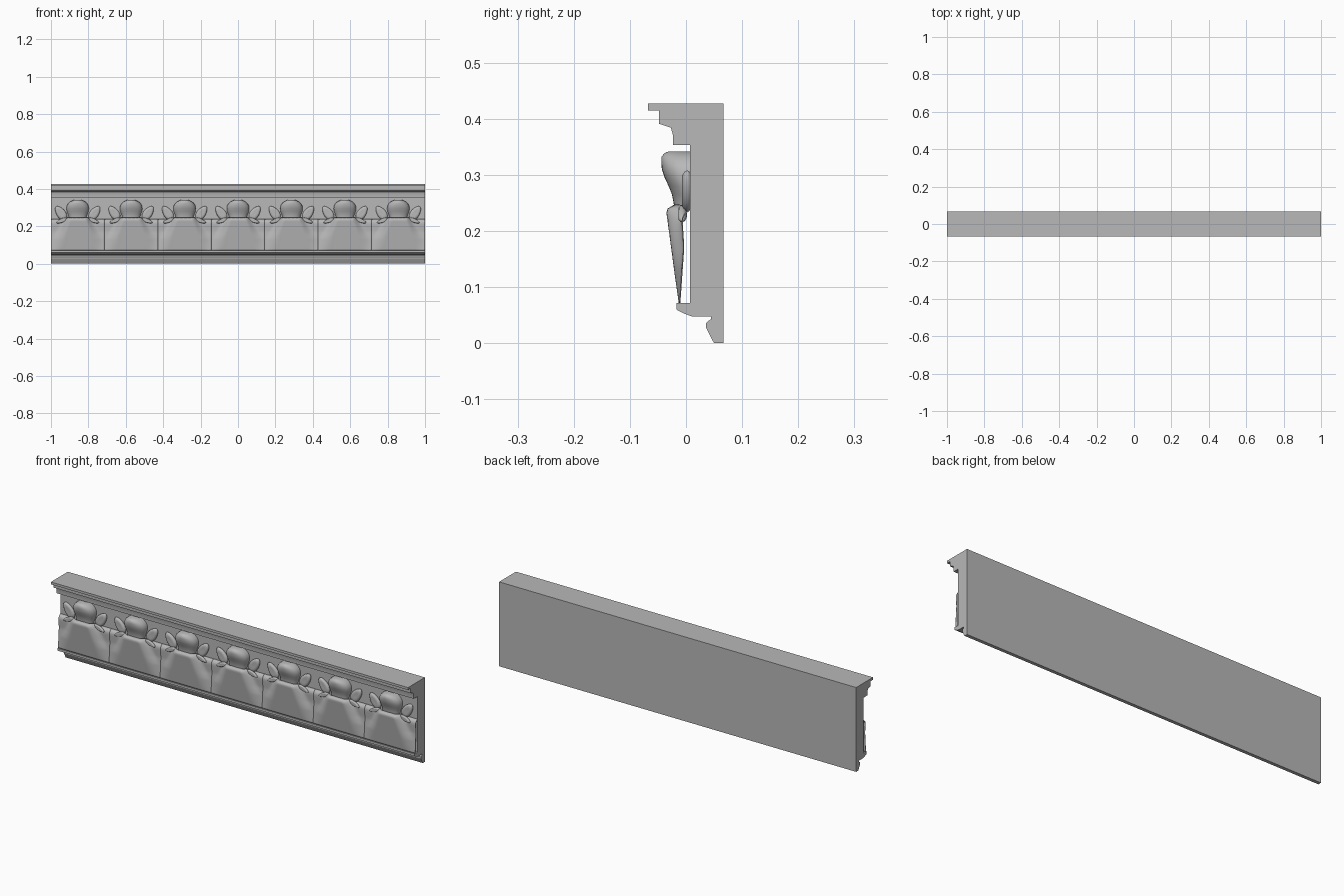
import bpy, bmesh, math

if "Cube" in bpy.data.objects:
    bpy.data.objects.remove(bpy.data.objects["Cube"], do_unlink=True)

stone = bpy.data.materials.new("plain grey stone")
stone.use_nodes = True
GREY = (0.48, 0.48, 0.48, 1)
stone.diffuse_color = GREY
stone.node_tree.nodes["Principled BSDF"].inputs["Base Color"].default_value = GREY

COUNT = 7
PITCH = 2 / COUNT
HALF = PITCH / 2
WALL = 0.007


def make_mesh(name, verts, faces):
    bm = bmesh.new()
    vs = [bm.verts.new(v) for v in verts]
    for f in faces:
        bm.faces.new([vs[i] for i in f])
    bmesh.ops.recalc_face_normals(bm, faces=bm.faces)
    mesh = bpy.data.meshes.new(name)
    bm.to_mesh(mesh)
    bm.free()
    mesh.materials.append(stone)
    return mesh


def place(name, mesh, x=0.0, angle=None):
    ob = bpy.data.objects.new(name, mesh)
    bpy.context.collection.objects.link(ob)
    ob.location.x = x
    if angle:
        bpy.ops.object.select_all(action='DESELECT')
        ob.select_set(True)
        bpy.context.view_layer.objects.active = ob
        bpy.ops.object.shade_smooth_by_angle(angle=math.radians(angle))
    return ob


def grid_faces(rows, cols):
    return [(r * cols + c, r * cols + c + 1, (r + 1) * cols + c + 1, (r + 1) * cols + c)
            for r in range(rows - 1) for c in range(cols - 1)]


def lerp_table(table, t):
    for (a, va), (b, vb) in zip(table, table[1:]):
        if t <= b:
            return va + (vb - va) * (t - a) / (b - a)
    return table[-1][1]


def smoothstep(t):
    t = min(1, max(0, t))
    return t * t * (3 - 2 * t)


# Moulding body: side profile (y, z) drawn out along the length
profile = [(.067, 0), (.05, 0), (.043, .013), (.036, .027), (.036, .036), (.04, .04),
           (.045, .043), (.045, .048), (.01, .048), (-.004, .053), (-.017, .06),
           (-.017, .072), (WALL, .072), (WALL, .353), (-.023, .353), (-.023, .37),
           (-.027, .384), (-.048, .391), (-.048, .415), (-.068, .415), (-.068, .427),
           (.067, .427)]
n = len(profile)
verts = [(x, y, z) for x in (-1, 1) for y, z in profile]
faces = [(i, (i + 1) % n, n + (i + 1) % n, n + i) for i in range(n)]
faces += [tuple(range(n)), tuple(range(n, 2 * n))]
place("moulding_body", make_mesh("moulding_body", verts, faces), angle=25)

# Knob: half-round sections (height, half width, front y) stacked upward
sections = [(.238, .046, -.021), (.25, .047, -.022), (.265, .052, -.025),
            (.28, .058, -.031), (.295, .06, -.038), (.31, .058, -.043),
            (.322, .051, -.044), (.332, .04, -.044), (.339, .026, -.038),
            (.342, .012, -.03)]
STEPS = 16
verts = [(w * math.cos(math.pi * i / STEPS), WALL + (f - WALL) * math.sin(math.pi * i / STEPS) ** .8, z)
         for z, w, f in sections for i in range(STEPS + 1)]
faces = grid_faces(len(sections), STEPS + 1)
faces.append(tuple(range((len(sections) - 1) * (STEPS + 1), len(verts))))
knob_mesh = make_mesh("knob", verts, faces)

# Drape: hanging sheet, raised in the middle, bent back to the wall at its top
BOTTOM = .072
edge_y = [(0, -.012), (.6, -.005), (.86, -.008), (.94, -.006), (1, WALL)]
middle_y = [(0, -.013), (.92, -.035), (.96, -.033), (1, -.021)]
COLS, ROWS = 41, 25
verts = []
for r in range(ROWS):
    t = r / (ROWS - 1)
    for c in range(COLS):
        x = HALF * (2 * c / (COLS - 1) - 1)
        top = .247 - .008 * smoothstep((abs(x) - .05) / .03)
        inner = .035 + .05 * (1 - t)
        outer = .075 + .068 * min(1, 1.6 * (1 - t))
        blend = smoothstep((abs(x) - inner) / (outer - inner))
        y = lerp_table(middle_y, t) * (1 - blend) + lerp_table(edge_y, t) * blend
        verts.append((x, y, BOTTOM + (top - BOTTOM) * t))
drape_mesh = make_mesh("drape", verts, [f for f in grid_faces(ROWS, COLS)])
if drape_mesh.polygons[0].normal.y > 0:
    drape_mesh.flip_normals()


# Leaf: flattened almond, tilted outward
def leaf_mesh(name, centre, length, width, depth, tilt, side):
    bm = bmesh.new()
    bmesh.ops.create_uvsphere(bm, u_segments=20, v_segments=12, radius=1)
    a = math.radians(tilt)
    for v in bm.verts:
        taper = 1 - .2 * v.co.z
        px, py, pz = v.co.x * width * taper, v.co.y * depth, v.co.z * length
        # shallow hollow along the middle of the face
        if py < 0:
            py += depth * .35 * max(0, 1 - (v.co.x ** 2 + v.co.z ** 2) * 2)
        v.co = (side * (centre[0] + px * math.cos(a) + pz * math.sin(a)),
                centre[1] + py,
                centre[2] - px * math.sin(a) + pz * math.cos(a))
    bmesh.ops.recalc_face_normals(bm, faces=bm.faces)
    mesh = bpy.data.meshes.new(name)
    bm.to_mesh(mesh)
    bm.free()
    mesh.materials.append(stone)
    return mesh


leaves = []
for side, label in ((1, "left"), (-1, "right")):
    leaves.append((label + "_leaf", leaf_mesh(label + "_leaf", (.091, .002, .272), .042, .024, .013, 36, side)))
    leaves.append((label + "_petal", leaf_mesh(label + "_petal", (.086, -.007, .23), .03, .011, .009, 112, side)))

# Repeat the ornament along the wall
for k in range(COUNT):
    x = (k - (COUNT - 1) / 2) * PITCH
    place(f"knob_{k + 1}", knob_mesh, x, 60)
    drape = place(f"drape_{k + 1}", drape_mesh, x, 60)
    solid = drape.modifiers.new("thickness", 'SOLIDIFY')
    solid.thickness = .002
    solid.offset = -1
    for name, mesh in leaves:
        place(f"{name}_{k + 1}", mesh, x, 60)
